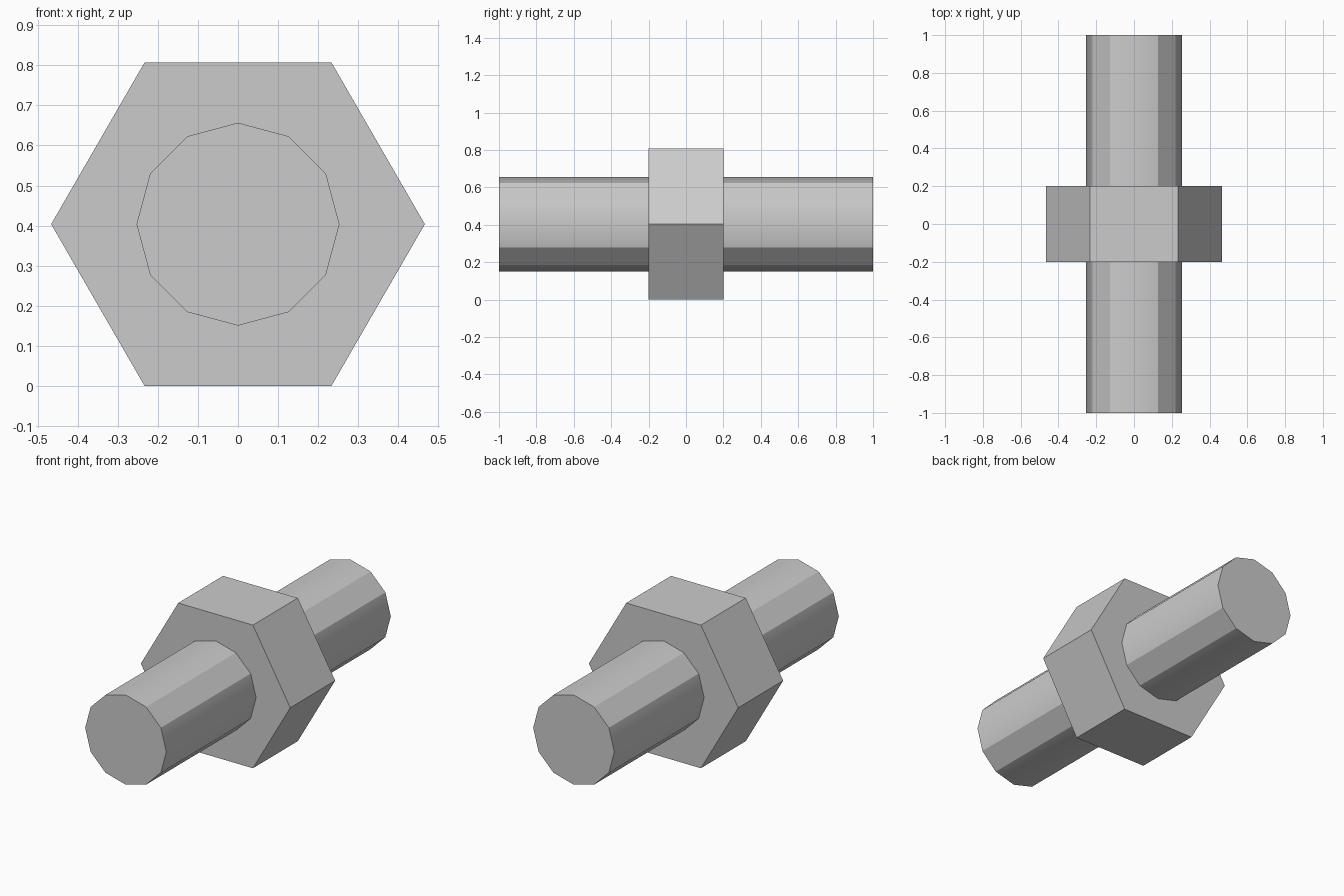
import bpy, bmesh, math
from mathutils import Matrix

cube = bpy.data.objects.get("Cube")
if cube:
    bpy.data.objects.remove(cube, do_unlink=True)

NUT_RADIUS = 0.466
CENTRE_Z = NUT_RADIUS * math.cos(math.radians(30))
SHAFT_RADIUS = 0.253
NUT_HALF = 0.2

steel = bpy.data.materials.new("grey_steel")
steel.use_nodes = True
grey = (0.6, 0.6, 0.6, 1.0)
steel.diffuse_color = grey
steel.node_tree.nodes["Principled BSDF"].inputs["Base Color"].default_value = grey


def prism(name, sides, radius, y0, y1):
    """Regular prism along y, with a corner pointing to +x."""
    bm = bmesh.new()
    ring = []
    for i in range(sides):
        a = math.tau * i / sides
        ring.append(bm.verts.new((radius * math.cos(a), y0, radius * math.sin(a))))
    base = bm.faces.new(ring)
    top = bmesh.ops.extrude_face_region(bm, geom=[base], use_keep_orig=True)
    moved = [g for g in top["geom"] if isinstance(g, bmesh.types.BMVert)]
    bmesh.ops.translate(bm, vec=(0, y1 - y0, 0), verts=moved)
    bmesh.ops.recalc_face_normals(bm, faces=bm.faces)
    mesh = bpy.data.meshes.new(name)
    bm.to_mesh(mesh)
    bm.free()
    mesh.materials.append(steel)
    obj = bpy.data.objects.new(name, mesh)
    obj.location.z = CENTRE_Z
    bpy.context.collection.objects.link(obj)
    return obj


def soften_axis_edges(obj):
    """Smooth across the long edges at top, bottom and sides; keep others sharp."""
    bm = bmesh.new()
    bm.from_mesh(obj.data)
    for f in bm.faces:
        f.smooth = True
    for e in bm.edges:
        a, b = (v.co for v in e.verts)
        along = abs(a.y - b.y) > 0.1
        on_axis = min(abs(a.x), abs(a.z)) < 0.01
        e.smooth = along and on_axis
    bm.to_mesh(obj.data)
    bm.free()


# Hexagonal collar in the middle
prism("hex_collar", 6, NUT_RADIUS, -NUT_HALF, NUT_HALF)

# Twelve-sided shaft, one half on each side of the collar, slightly sunk into it
for name, side in (("front_shaft", -1), ("back_shaft", 1)):
    shaft = prism(name, 12, SHAFT_RADIUS, side * (NUT_HALF - 0.01), side)
    soften_axis_edges(shaft)
